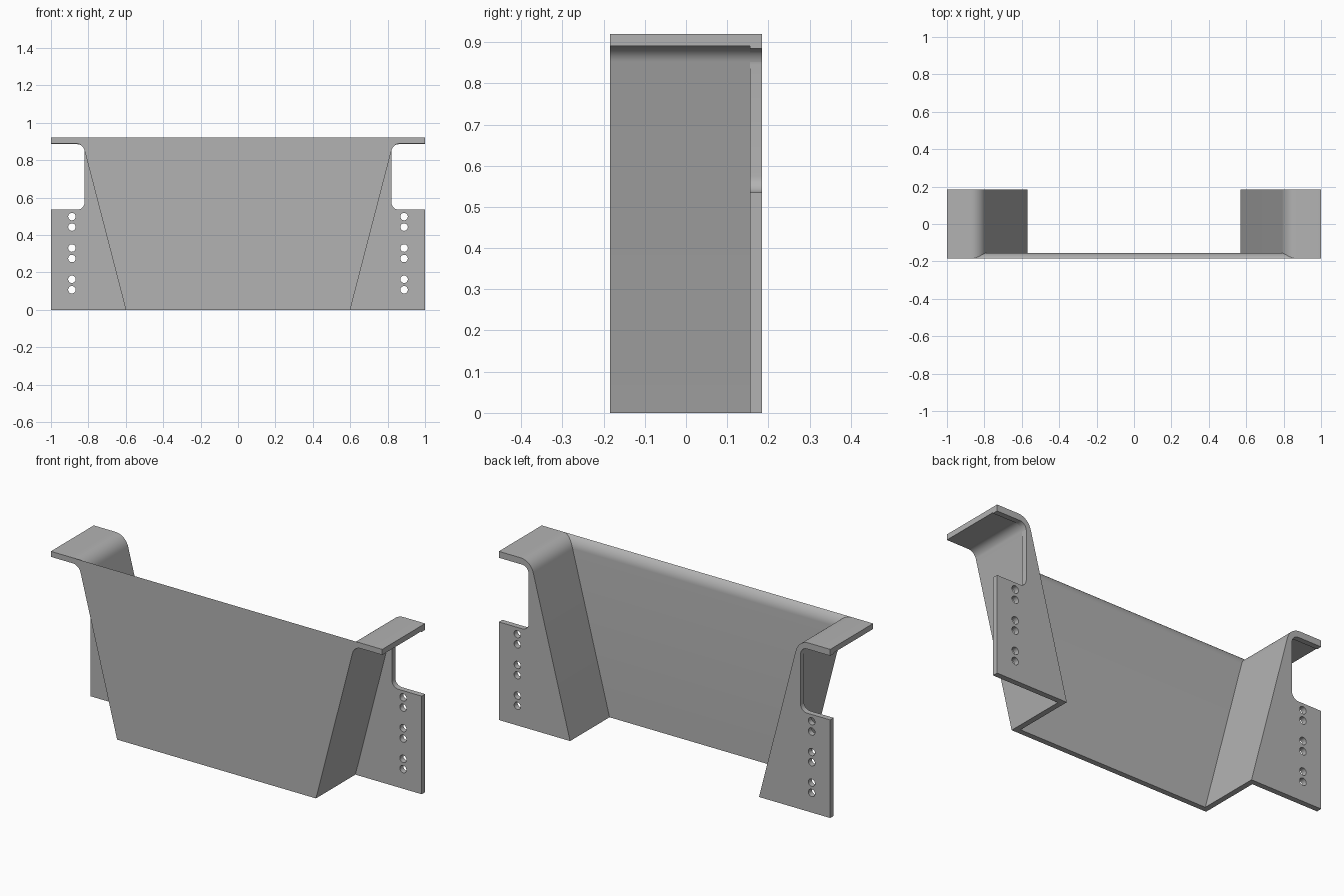
import bpy, bmesh, math
from mathutils import Vector, Matrix

cube = bpy.data.objects.get("Cube")
if cube:
    bpy.data.objects.remove(cube)

W, H, D, T = 1.0, 0.92, 0.185, 0.03   # half width, height, half depth, sheet thickness
SLOPE = 0.259                         # outward lean of the side walls

steel = bpy.data.materials.new("grey_steel")
steel.use_nodes = True
grey = (0.45, 0.45, 0.45, 1)
steel.diffuse_color = grey
steel.node_tree.nodes["Principled BSDF"].inputs["Base Color"].default_value = grey


def fillet(before, corner, after, r, n=10):
    """Points of an arc that rounds a corner."""
    b, c, a = Vector(before), Vector(corner), Vector(after)
    u, v = (b - c).normalized(), (a - c).normalized()
    half = u.angle(v) / 2
    centre = c + (u + v).normalized() * r / math.sin(half)
    start = (c + u * r / math.tan(half) - centre).normalized()
    end = (c + v * r / math.tan(half) - centre).normalized()
    return [tuple(centre + start.slerp(end, i / n).normalized() * r) for i in range(n + 1)]


def finish(name, mesh, mirrored):
    bm = bmesh.new()
    bm.from_mesh(mesh)
    bmesh.ops.remove_doubles(bm, verts=bm.verts, dist=1e-5)
    bmesh.ops.recalc_face_normals(bm, faces=bm.faces)
    bm.to_mesh(mesh)
    bm.free()
    mesh.materials.clear()
    mesh.materials.append(steel)
    obj = bpy.data.objects.new(name, mesh)
    bpy.context.collection.objects.link(obj)
    if mirrored:
        obj.modifiers.new("mirror", 'MIRROR').use_mirror_merge = False
    bpy.ops.object.select_all(action='DESELECT')
    obj.select_set(True)
    bpy.context.view_layer.objects.active = obj
    bpy.ops.object.shade_smooth_by_angle(angle=math.radians(30))


def sheet(name, loops, y0, y1):
    """Extrude x-z outlines (first is the border, others holes) from y0 to y1."""
    curve = bpy.data.curves.new(name + "_outline", 'CURVE')
    curve.dimensions, curve.fill_mode = '2D', 'BOTH'
    curve.extrude = (y1 - y0) / 2
    for loop in loops:
        spline = curve.splines.new('POLY')
        spline.points.add(len(loop) - 1)
        for point, (x, z) in zip(spline.points, loop):
            point.co = (x, z, 0, 1)
        spline.use_cyclic_u = True
    helper = bpy.data.objects.new(name + "_outline", curve)
    bpy.context.collection.objects.link(helper)
    bpy.context.view_layer.update()
    graph = bpy.context.evaluated_depsgraph_get()
    mesh = bpy.data.meshes.new_from_object(helper.evaluated_get(graph))
    bpy.data.objects.remove(helper)
    mesh.transform(Matrix.Translation((0, (y0 + y1) / 2, 0)) @ Matrix.Rotation(math.pi / 2, 4, 'X'))
    finish(name, mesh, True)


def bend(foot, top, r):
    """Leaning wall line that curves outwards into a level flange."""
    base, corner, tip = (foot, 0), (foot + SLOPE * top, top), (W, top)
    return [base] + fillet(base, corner, tip, r) + [tip]


# Leaning side walls with the top flanges, one bent sheet each
inner = bend(0.57, H, 0.08)
outer = bend(0.60, H - T, 0.05)
sheet("side_wall_and_flange", [inner + outer[::-1]], -D, D)

# Rear mounting wings with a rounded notch and paired bolt holes
notch_x, low, high = 0.82, 0.535, 0.885
border = [(W, 0), (W, low)]
border += fillet((W, low), (notch_x, low), (notch_x, high), 0.04)
border += fillet((notch_x, low), (notch_x, high), (W, high), 0.04)
border += [(W, high)] + bend(0.585, H - T / 2, 0.065)[::-1]
holes = []
for pair in (0.135, 0.302, 0.47):
    for z in (pair - 0.028, pair + 0.028):
        holes.append([(0.888 + 0.02 * math.cos(a * math.tau / 24),
                       z + 0.02 * math.sin(a * math.tau / 24)) for a in range(24)])
sheet("rear_wing", [border] + holes, D - T, D)

# Front plate between the walls, its back face rounded off to a sharp top edge
bm = bmesh.new()
rows = []
round_r, round_z = 0.08, H - 0.0625
for x, z in inner[:-1]:
    rise = max(0, z - round_z)
    back = max(-D, -D - 0.05 + math.sqrt(round_r ** 2 - rise ** 2))
    rows.append([bm.verts.new(p) for p in
                 ((-x, -D, z), (x, -D, z), (x, back, z), (-x, back, z))])
for a, b in zip(rows, rows[1:]):
    for i in range(4):
        j = (i + 1) % 4
        bm.faces.new((a[i], a[j], b[j], b[i]))
bm.faces.new(rows[0][::-1])
mesh = bpy.data.meshes.new("front_plate")
bm.to_mesh(mesh)
bm.free()
finish("front_plate", mesh, False)
